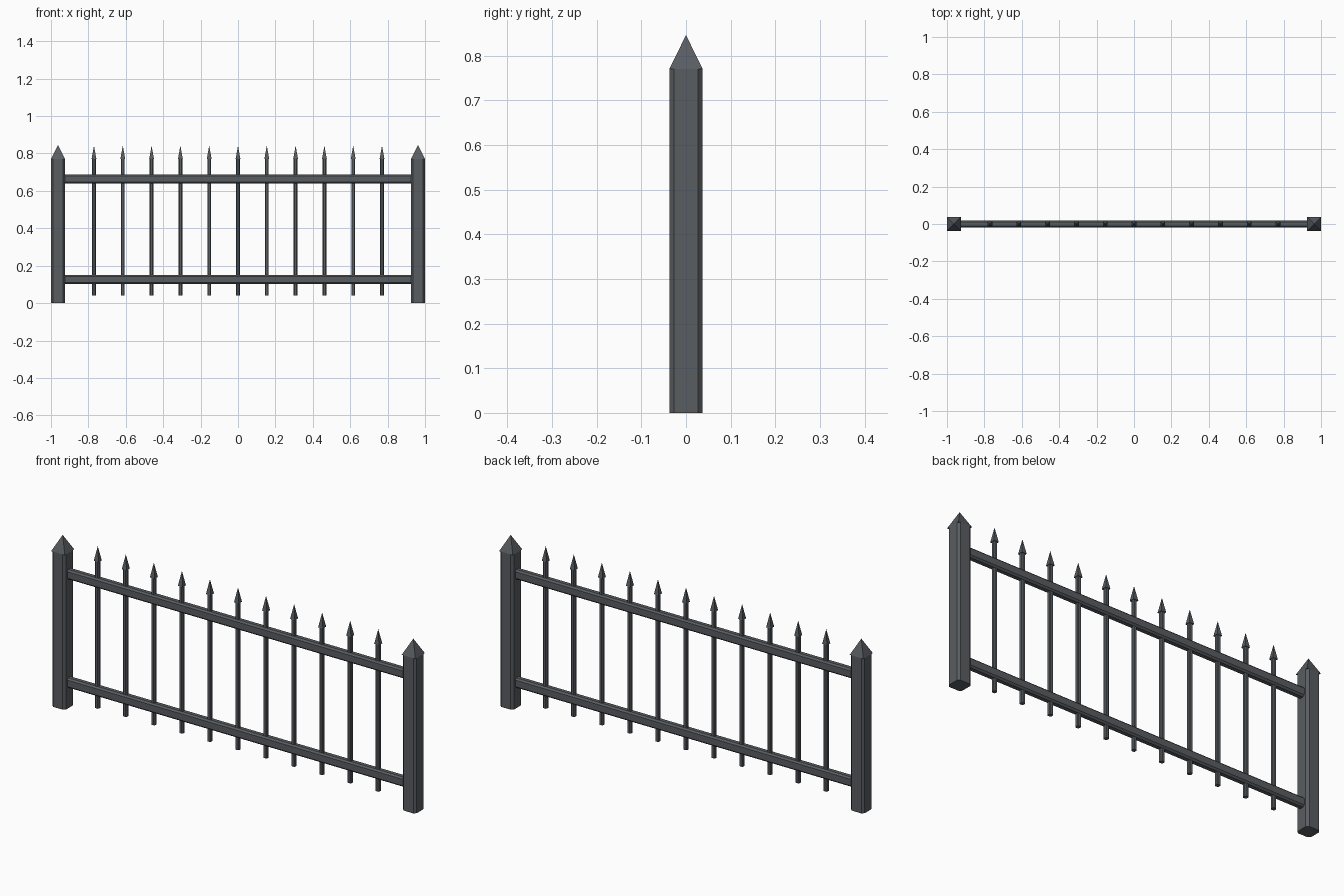
import bpy, bmesh
from mathutils import Matrix

if "Cube" in bpy.data.objects:
    bpy.data.objects.remove(bpy.data.objects["Cube"])

iron = bpy.data.materials.new("dark_iron")
iron.diffuse_color = (0.10, 0.11, 0.12, 1)
iron.use_nodes = True
iron.node_tree.nodes["Principled BSDF"].inputs["Base Color"].default_value = iron.diffuse_color


def finish(bm, name):
    bmesh.ops.recalc_face_normals(bm, faces=bm.faces)
    mesh = bpy.data.meshes.new(name)
    bm.to_mesh(mesh)
    bm.free()
    mesh.materials.append(iron)
    obj = bpy.data.objects.new(name, mesh)
    bpy.context.collection.objects.link(obj)
    return obj


def chamfered_bar(name, size, center, axis, chamfer):
    """Box whose four edges along the given axis are chamfered."""
    bm = bmesh.new()
    bmesh.ops.create_cube(bm, size=1)
    bmesh.ops.scale(bm, vec=size, verts=bm.verts)
    long_edges = [e for e in bm.edges
                  if abs(e.verts[0].co[axis] - e.verts[1].co[axis]) > 1e-4]
    bmesh.ops.bevel(bm, geom=long_edges, offset=chamfer, offset_type='OFFSET',
                    segments=1, affect='EDGES')
    bmesh.ops.translate(bm, vec=center, verts=bm.verts)
    return finish(bm, name)


def pyramid(name, width, x, z0, z1):
    """Square pyramid aligned with the axes."""
    h = width / 2
    bm = bmesh.new()
    base = [bm.verts.new((x + sx * h, sy * h, z0))
            for sx, sy in ((-1, -1), (1, -1), (1, 1), (-1, 1))]
    tip = bm.verts.new((x, 0, z1))
    bm.faces.new(base)
    for i in range(4):
        bm.faces.new((base[i], base[(i + 1) % 4], tip))
    return finish(bm, name)


# End posts with pointed caps
for side, sx in (("left", -1), ("right", 1)):
    x = sx * 0.9625
    chamfered_bar(f"{side}_post", (0.075, 0.075, 0.77), (x, 0, 0.385), 2, 0.011)
    pyramid(f"{side}_post_cap", 0.075, x, 0.77, 0.846)

# Horizontal rails between the posts
for name, z in (("lower_rail", 0.126), ("upper_rail", 0.664)):
    chamfered_bar(name, (1.86, 0.035, 0.048), (0, 0, z), 0, 0.008)

# Pickets with spear tips
for i in range(11):
    x = (i - 5) * 0.154
    chamfered_bar(f"picket_{i + 1}", (0.02, 0.02, 0.73), (x, 0, 0.405), 2, 0.004)
    pyramid(f"picket_tip_{i + 1}", 0.026, x, 0.77, 0.842)
